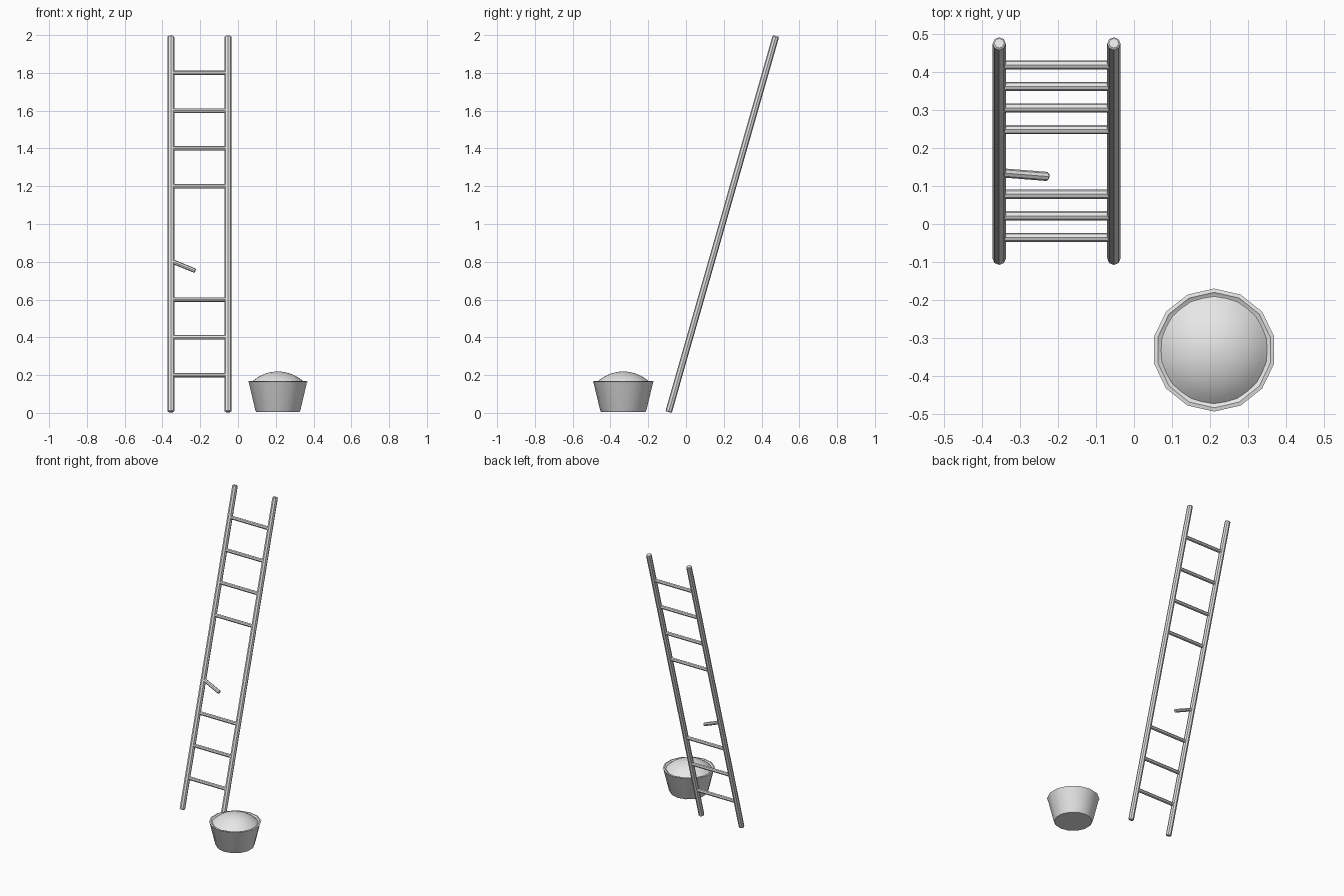
import bpy
import math
from mathutils import Vector

cube = bpy.data.objects.get("Cube")
if cube:
    bpy.data.objects.remove(cube, do_unlink=True)

grey = bpy.data.materials.new("light_grey")
grey.use_nodes = True
grey.diffuse_color = (0.8, 0.8, 0.8, 1)
grey.node_tree.nodes["Principled BSDF"].inputs["Base Color"].default_value = (0.8, 0.8, 0.8, 1)


def finish(obj, name, angle):
    obj.name = obj.data.name = name
    obj.data.materials.append(grey)
    bpy.ops.object.select_all(action='DESELECT')
    obj.select_set(True)
    bpy.context.view_layer.objects.active = obj
    bpy.ops.object.shade_smooth_by_angle(angle=math.radians(angle))


def rod(name, start, end, radius, chamfer=0.0):
    """Eight-sided pole between two points."""
    start, end = Vector(start), Vector(end)
    axis = end - start
    bpy.ops.mesh.primitive_cylinder_add(vertices=8, radius=radius, depth=axis.length)
    obj = bpy.context.object
    # Turn a flat side to the front, then aim the pole
    for v in obj.data.vertices:
        v.co.rotate(axis.to_track_quat('Z', 'Y').to_matrix()
                    @ Vector((0, 0, 1)).rotation_difference(Vector((0, 0, 1))).to_matrix())
    obj.location = (start + end) / 2
    if chamfer:
        bevel = obj.modifiers.new("end_chamfer", 'BEVEL')
        bevel.width = chamfer
        bevel.segments = 1
        bevel.limit_method = 'ANGLE'
        bevel.angle_limit = math.radians(60)
    finish(obj, name, 30)
    return obj


def lathe(name, profile, sides, angle):
    """Spin (radius, height) points about the bucket axis."""
    verts = [(r * math.sin(math.tau * i / sides), r * math.cos(math.tau * i / sides), z)
             for r, z in profile for i in range(sides)]
    faces = [(j * sides + i, j * sides + (i + 1) % sides,
              (j + 1) * sides + (i + 1) % sides, (j + 1) * sides + i)
             for j in range(len(profile) - 1) for i in range(sides)]
    faces = [f[::-1] for f in faces]
    last = (len(profile) - 1) * sides
    faces += [tuple(range(sides)), tuple(range(last + sides - 1, last - 1, -1))]
    mesh = bpy.data.meshes.new(name)
    mesh.from_pydata(verts, [], faces)
    mesh.validate()
    obj = bpy.data.objects.new(name, mesh)
    bpy.context.collection.objects.link(obj)
    obj.location = (0.211, -0.332, 0)
    finish(obj, name, angle)
    return obj


# Leaning ladder rails
LEFT_X, RIGHT_X = -0.053, -0.355
foot_y, head_y = -0.092, 0.476


def lean(z):
    return foot_y + (head_y - foot_y) * z / 2


for side, x in (("left", LEFT_X), ("right", RIGHT_X)):
    rod(side + "_rail", (x, foot_y, 0.005), (x, head_y, 1.995), 0.0175, 0.004)

# Rungs, with one missing and one snapped
for step in (1, 2, 3, 6, 7, 8, 9):
    z = step * 0.2
    rod(f"rung_{step}", (RIGHT_X, lean(z), z), (LEFT_X, lean(z), z), 0.012)
rod("broken_rung", (RIGHT_X, lean(0.8), 0.805), (-0.226, 0.125, 0.752), 0.012, 0.003)

# Tapered bucket with a rim lip
lathe("bucket", [(0.116, 0.004), (0.122, 0.012), (0.157, 0.158), (0.162, 0.166),
                 (0.152, 0.168), (0.140, 0.160)], 14, 35)

# Domed heap filling the bucket
base, rise, rings = 0.141, 0.058, 7
sphere = (base ** 2 + rise ** 2) / (2 * rise)
span = math.asin(base / sphere)
dome = []
for i in range(rings):
    a = span * (1 - i / rings)
    dome.append((sphere * math.sin(a), 0.219 - sphere * (1 - math.cos(a))))
dome.append((0.002, 0.219))
lathe("heaped_filling", dome, 28, 40)
